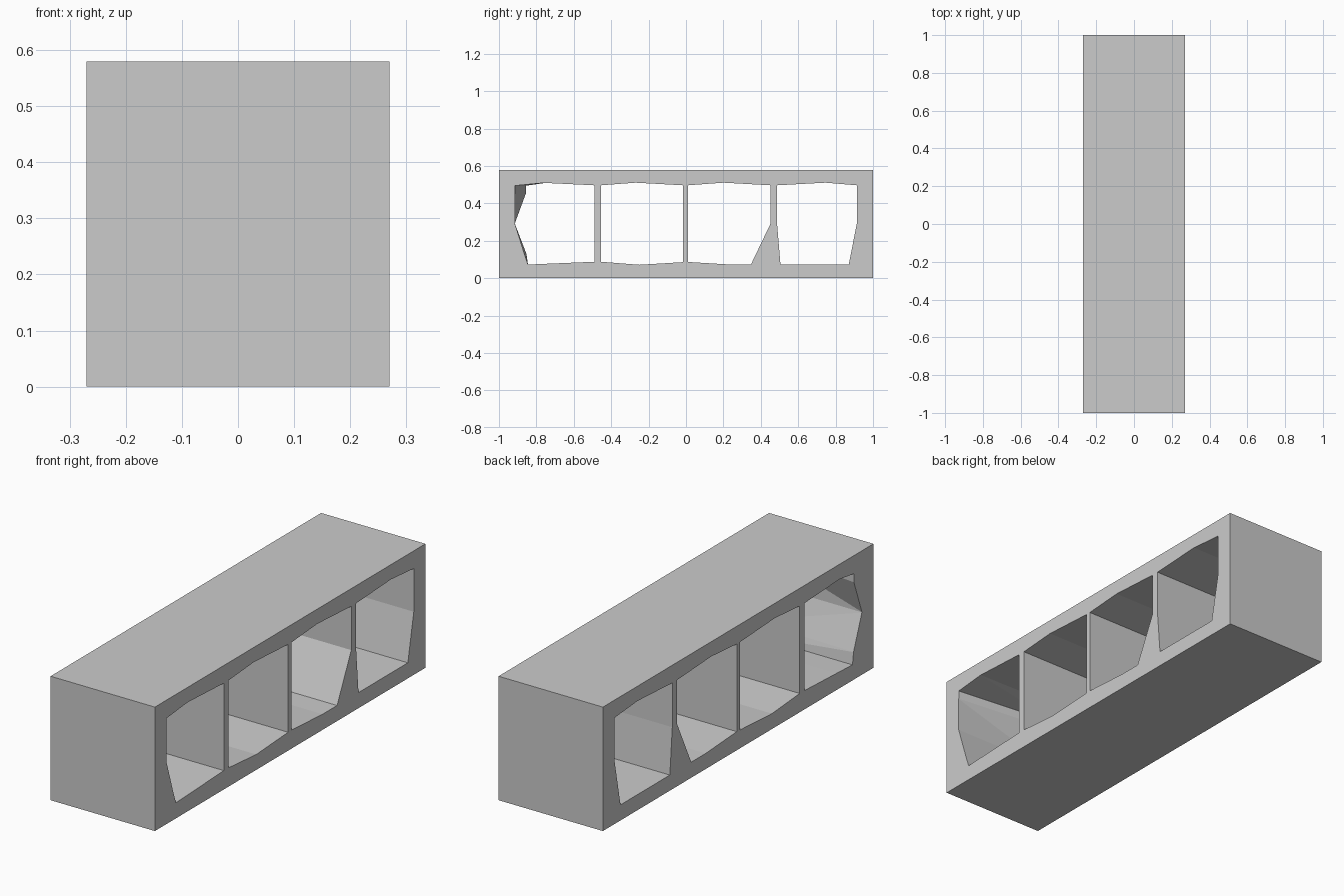
import bpy, bmesh

if "Cube" in bpy.data.objects:
    bpy.data.objects.remove(bpy.data.objects["Cube"])

W, L, H = 0.54, 2.0, 0.58

# Opening profiles as (y, z), worn cubby outlines
bay_1_right = [(-0.915, 0.495), (-0.76, 0.51), (-0.49, 0.497), (-0.49, 0.088),
               (-0.73, 0.078), (-0.845, 0.073), (-0.864, 0.13), (-0.915, 0.292), (-0.915, 0.455)]
bay_1_left = [(-0.855, 0.495), (-0.75, 0.51), (-0.49, 0.497), (-0.49, 0.088),
              (-0.73, 0.078), (-0.845, 0.073), (-0.853, 0.13), (-0.915, 0.292), (-0.855, 0.455)]
bay_2 = [(-0.455, 0.497), (-0.27, 0.511), (-0.015, 0.497), (-0.015, 0.086),
         (-0.25, 0.072), (-0.455, 0.088)]
bay_3 = [(0.01, 0.497), (0.2, 0.511), (0.452, 0.497), (0.452, 0.292),
         (0.347, 0.073), (0.24, 0.073), (0.01, 0.087)]
bay_4 = [(0.487, 0.497), (0.745, 0.511), (0.914, 0.497), (0.914, 0.295),
         (0.87, 0.073), (0.505, 0.073), (0.487, 0.29)]


def loft(name, left, right, half):
    """Solid spanning -half..half in x between two (y, z) outlines."""
    bm = bmesh.new()
    a = [bm.verts.new((-half, y, z)) for y, z in left]
    b = [bm.verts.new((half, y, z)) for y, z in right]
    bm.faces.new(a)
    bm.faces.new(b[::-1])
    for i in range(len(a)):
        j = (i + 1) % len(a)
        bm.faces.new((a[i], b[i], b[j], a[j]))
    bmesh.ops.recalc_face_normals(bm, faces=bm.faces)
    # Warped side panels become clean triangles
    bmesh.ops.triangulate(bm, faces=bm.faces[:])
    me = bpy.data.meshes.new(name)
    bm.to_mesh(me)
    bm.free()
    ob = bpy.data.objects.new(name, me)
    bpy.context.collection.objects.link(ob)
    return ob


# Outer block
outline = [(-L / 2, 0), (-L / 2, H), (L / 2, H), (L / 2, 0)]
shelf = loft("open_shelf_block", outline, outline, W / 2)

# Four openings cut right through
cutters = []
for n, (left, right) in enumerate([(bay_1_left, bay_1_right), (bay_2, bay_2),
                                   (bay_3, bay_3), (bay_4, bay_4)], 1):
    c = loft(f"bay_cutter_{n}", left, right, W / 2 + 0.005)
    c.hide_render = True
    m = shelf.modifiers.new(f"bay_{n}", 'BOOLEAN')
    m.operation = 'DIFFERENCE'
    m.solver = 'EXACT'
    m.object = c
    cutters.append(c)

bpy.context.view_layer.objects.active = shelf
for m in list(shelf.modifiers):
    bpy.ops.object.modifier_apply(modifier=m.name)
for c in cutters:
    bpy.data.objects.remove(c, do_unlink=True)
